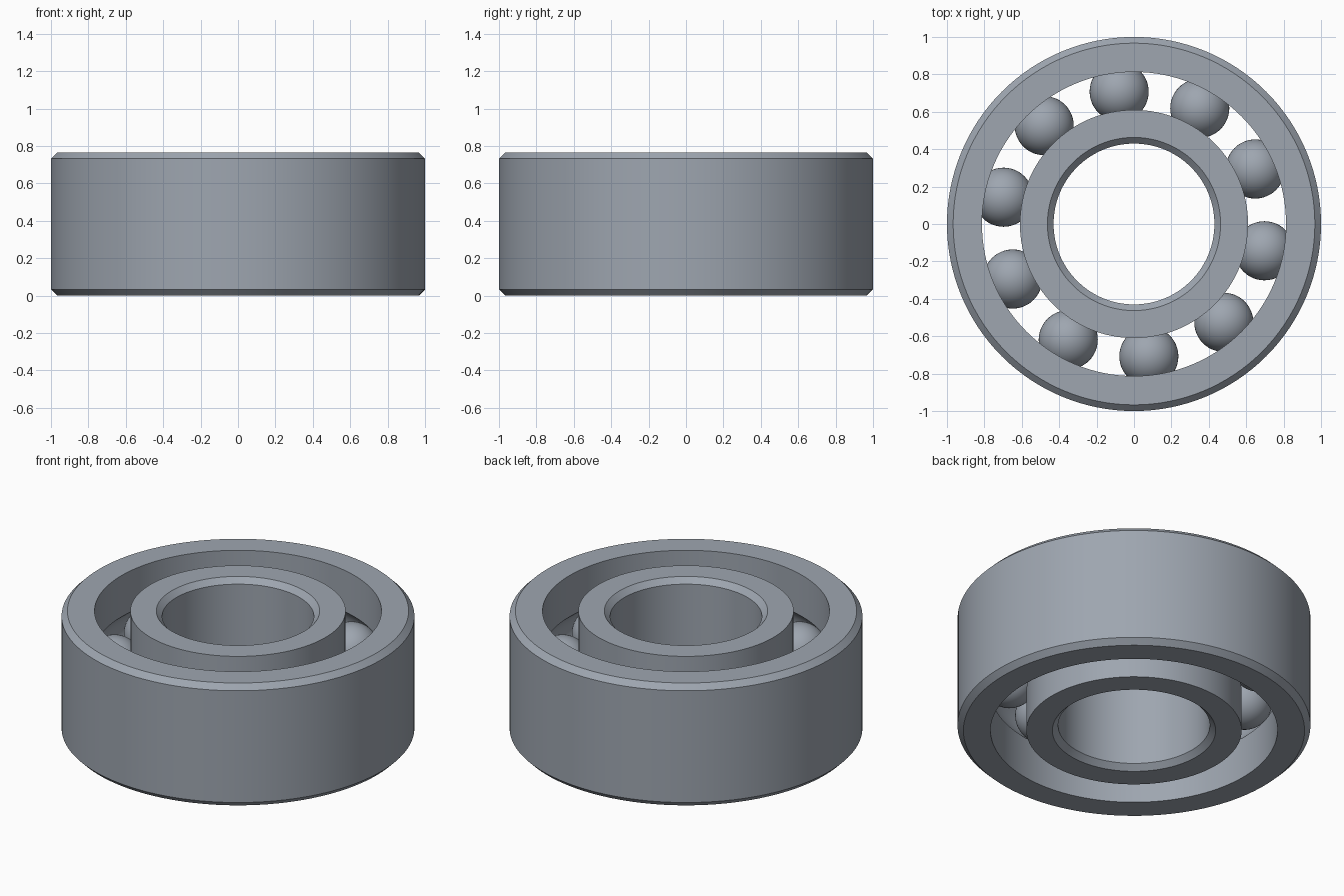
import bpy, bmesh
from math import sin, cos, asin, pi, radians

HEIGHT, MID = 0.765, 0.3825
PITCH = 0.712          # radius of the circle of ball centres
BALL_R = 0.158
GROOVE_R = 0.16
CHAMFER = 0.033

cube = bpy.data.objects.get("Cube")
if cube:
    bpy.data.objects.remove(cube, do_unlink=True)

STEEL = (0.342, 0.38, 0.434, 1)
steel = bpy.data.materials.new("steel grey")
steel.use_nodes = True
steel.diffuse_color = STEEL
steel.node_tree.nodes["Principled BSDF"].inputs["Base Color"].default_value = STEEL


def finish(name, bm):
    """Turn a bmesh into a smooth-shaded steel object with sharp edges kept."""
    bmesh.ops.recalc_face_normals(bm, faces=bm.faces)
    mesh = bpy.data.meshes.new(name)
    bm.to_mesh(mesh)
    bm.free()
    mesh.materials.append(steel)
    obj = bpy.data.objects.new(name, mesh)
    bpy.context.collection.objects.link(obj)
    bpy.ops.object.select_all(action='DESELECT')
    obj.select_set(True)
    bpy.context.view_layer.objects.active = obj
    bpy.ops.object.shade_smooth_by_angle(angle=radians(30))
    return obj


def race(name, plain_r, groove_side_r, steps=14):
    """Lathe a ring: chamfered plain wall on one side, ball groove on the other."""
    out = 1 if plain_r > groove_side_r else -1
    edge = plain_r - out * CHAMFER
    profile = [(groove_side_r, 0), (edge, 0), (plain_r, CHAMFER),
               (plain_r, HEIGHT - CHAMFER), (edge, HEIGHT), (groove_side_r, HEIGHT)]
    # Raceway arc from top to bottom, starting where the torus meets the wall
    half = pi / 2 - asin(abs(groove_side_r - PITCH) / GROOVE_R)
    for i in range(steps + 1):
        a = half - 2 * half * i / steps
        profile.append((PITCH + out * GROOVE_R * cos(a), MID + GROOVE_R * sin(a)))

    bm = bmesh.new()
    verts = [bm.verts.new((r, 0, z)) for r, z in profile]
    edges = [bm.edges.new((v, verts[i - 1])) for i, v in enumerate(verts)]
    bmesh.ops.spin(bm, geom=verts + edges, cent=(0, 0, 0), axis=(0, 0, 1),
                   angle=2 * pi, steps=128, use_merge=True)
    bmesh.ops.remove_doubles(bm, verts=bm.verts, dist=1e-5)
    return finish(name, bm)


# Rings
race("outer_race", 1.0, 0.813)
race("inner_race", 0.43, 0.61)

# Balls
BALLS = 10
for i in range(BALLS):
    bm = bmesh.new()
    bmesh.ops.create_uvsphere(bm, u_segments=48, v_segments=24, radius=BALL_R)
    ball = finish(f"ball_{i + 1}", bm)
    a = radians(24.4) + 2 * pi * i / BALLS
    ball.location = (PITCH * cos(a), PITCH * sin(a), MID)
